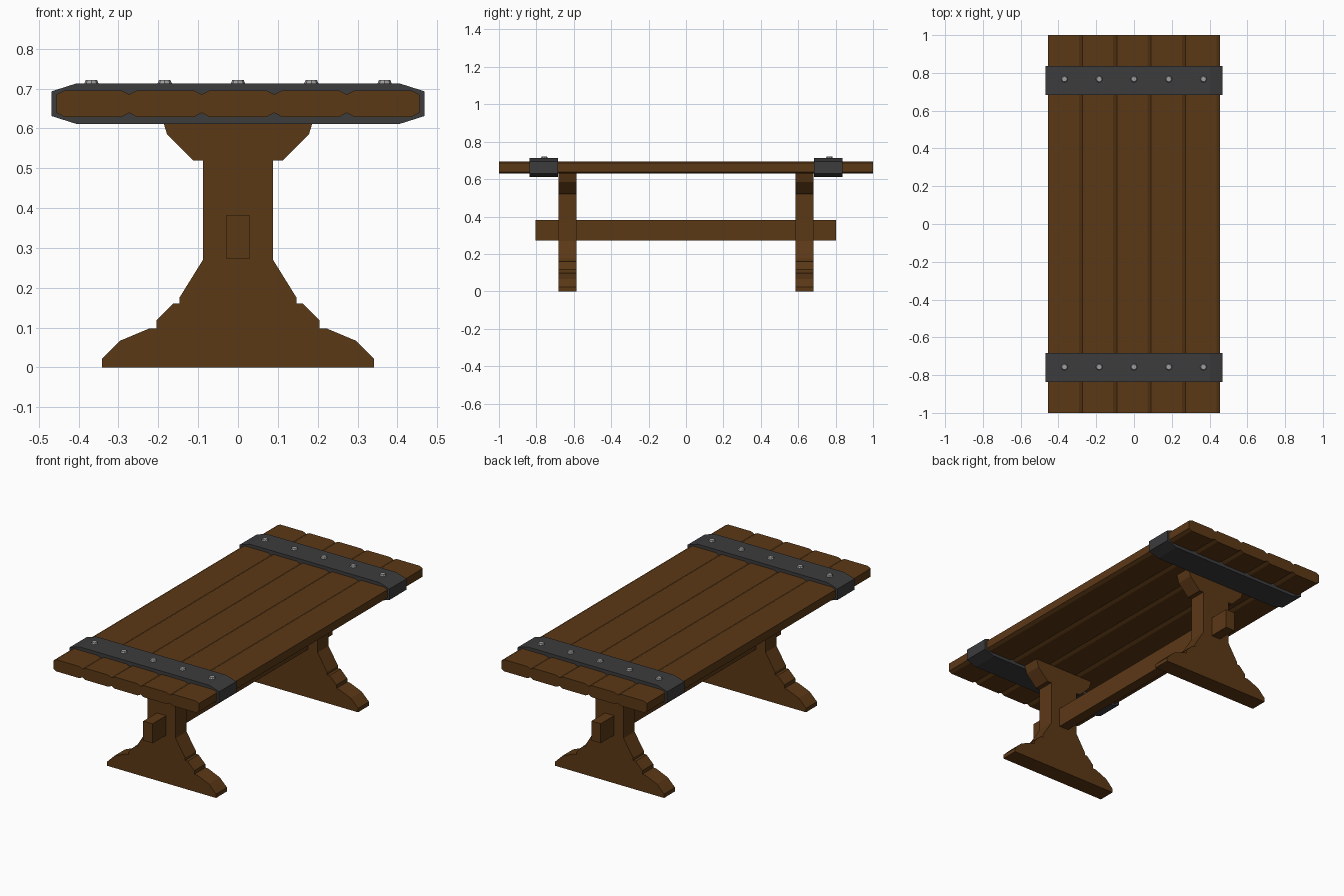
import bpy, bmesh
from mathutils import Matrix

if "Cube" in bpy.data.objects:
    bpy.data.objects.remove(bpy.data.objects["Cube"])


def material(name, rgb):
    m = bpy.data.materials.new(name)
    m.diffuse_color = (*rgb, 1)
    m.use_nodes = True
    m.node_tree.nodes["Principled BSDF"].inputs["Base Color"].default_value = m.diffuse_color
    return m


WOOD = material("wood", (0.105, 0.040, 0.008))
IRON = material("iron", (0.045, 0.045, 0.048))
STEEL = material("steel", (0.35, 0.35, 0.35))


def finish(bm, name, mat):
    bmesh.ops.recalc_face_normals(bm, faces=bm.faces)
    me = bpy.data.meshes.new(name)
    bm.to_mesh(me)
    bm.free()
    me.materials.append(mat)
    ob = bpy.data.objects.new(name, me)
    bpy.context.collection.objects.link(ob)
    return ob


def extrude(name, outline, y0, y1, mat):
    """Extrude an x-z outline from y0 to y1."""
    bm = bmesh.new()
    face = bm.faces.new([bm.verts.new((x, y0, z)) for x, z in outline])
    ext = bmesh.ops.extrude_face_region(bm, geom=[face])
    verts = [v for v in ext["geom"] if isinstance(v, bmesh.types.BMVert)]
    bmesh.ops.translate(bm, verts=verts, vec=(0, y1 - y0, 0))
    return finish(bm, name, mat)


def symmetric(half):
    """Complete a right-hand outline with its mirror image."""
    return half + [(-x, z) for x, z in reversed(half)]


def chamfered(cx, hw, z0, z1, cxw, cz):
    """Rectangle with cut corners."""
    half = [(hw - cxw, z0), (hw, z0 + cz), (hw, z1 - cz), (hw - cxw, z1)]
    return [(x + cx, z) for x, z in symmetric(half)]


# table top planks
for i in range(5):
    extrude(f"plank_{i + 1}", chamfered((i - 2) * 0.182, 0.091, 0.629, 0.695, 0.019, 0.01),
            -1, 1, WOOD)

# stepped trestle legs
LEG = [(0.341, 0), (0.341, 0.022), (0.296, 0.067), (0.222, 0.098), (0.205, 0.098),
       (0.205, 0.118), (0.163, 0.16), (0.147, 0.16), (0.147, 0.175), (0.088, 0.27),
       (0.088, 0.52), (0.113, 0.52), (0.178, 0.585), (0.192, 0.63)]

for side, s in (("front", -1), ("back", 1)):
    extrude(f"{side}_leg", symmetric(LEG), s * 0.585, s * 0.683, WOOD)

    # iron band wrapped round the planks
    extrude(f"{side}_band", chamfered(0, 0.468, 0.611, 0.713, 0.063, 0.02),
            s * 0.684, s * 0.836, IRON)

    # rivets along the band
    bm = bmesh.new()
    for i in range(5):
        bmesh.ops.create_cone(bm, cap_ends=True, segments=8, radius1=0.02, radius2=0.014,
                              depth=0.014,
                              matrix=Matrix.Translation(((i - 2) * 0.184, s * 0.762 + 0.005, 0.715)))
    finish(bm, f"{side}_rivets", STEEL)

# stretcher beam through both legs
extrude("stretcher", symmetric([(0.029, 0.272), (0.029, 0.382)]), -0.805, 0.803, WOOD)
